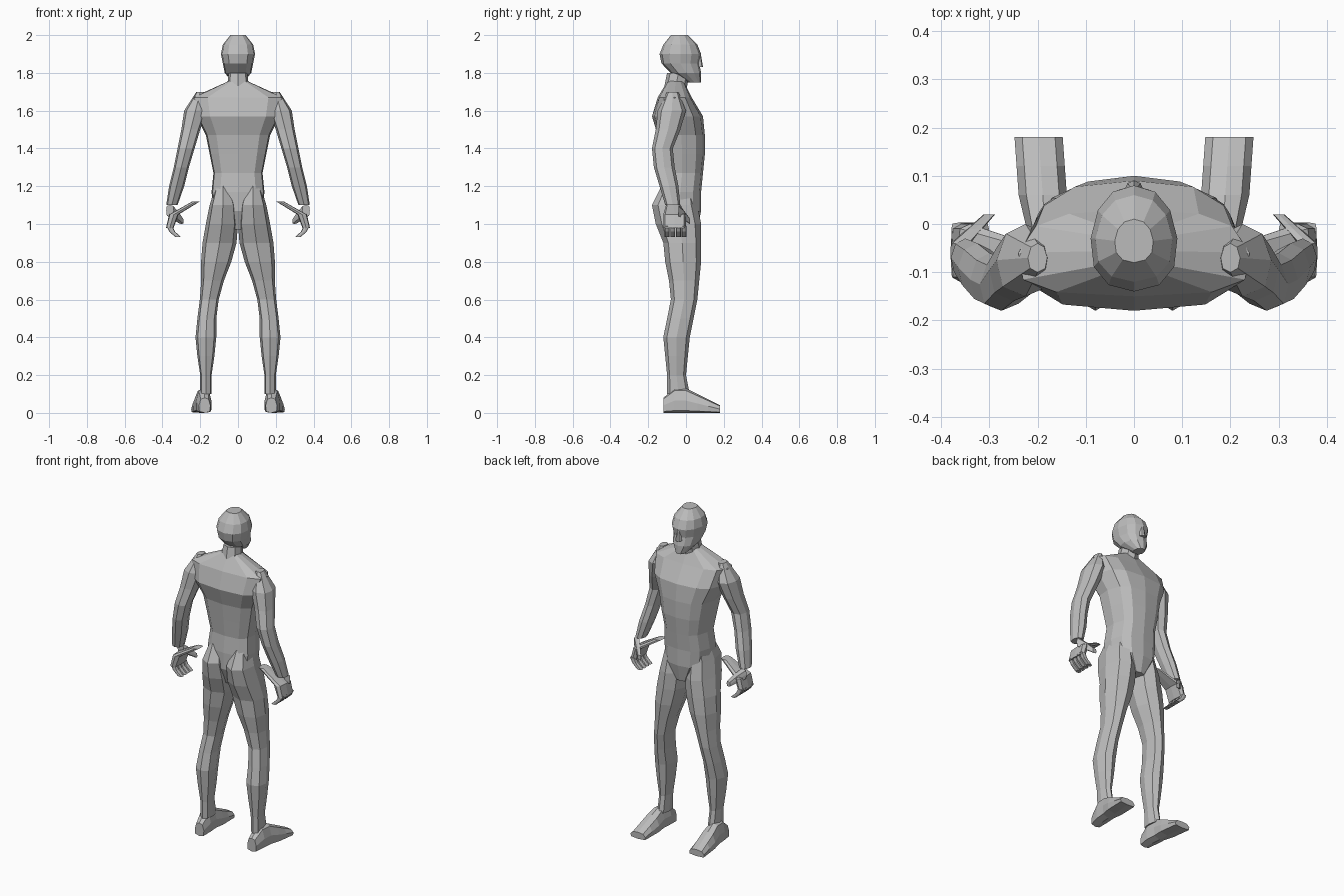
import bpy
import bmesh
from math import cos, sin, tau, copysign

cube = bpy.data.objects.get("Cube")
if cube:
    bpy.data.objects.remove(cube, do_unlink=True)

# Single clay material
clay = bpy.data.materials.new("grey_clay")
clay.use_nodes = True
tone = (0.5, 0.5, 0.5, 1)
clay.diffuse_color = tone
for node in clay.node_tree.nodes:
    if node.type == "BSDF_PRINCIPLED":
        node.inputs["Base Color"].default_value = tone


def outline(sides, roundness, taper):
    """Unit cross-section: a superellipse that narrows towards its high side."""
    points = []
    for index in range(sides):
        angle = tau * index / sides
        across, along = [copysign(abs(value) ** roundness, value)
                         for value in (sin(angle), -cos(angle))]
        points.append((across * (1 - taper * along), along))
    return points


TORSO = outline(sides=12, roundness=.7, taper=.1)
HEAD = outline(sides=12, roundness=.9, taper=.1)
LIMB = outline(sides=8, roundness=.9, taper=.1)
BLOCK = outline(sides=8, roundness=.5, taper=0)
FOOT = outline(sides=8, roundness=.6, taper=.2)


def middle(station):
    """Centre line of the parts on the symmetry plane."""
    return 0


def leg_line(z):
    """Sideways position of the leg, easing from hip out to calf."""
    drop = min(max((1.1 - z) / .7, 0), 1)
    return .08 + .09 * drop * drop * (3 - 2 * drop)


def arm_line(z):
    """Sideways position of the arm, straight from shoulder to wrist."""
    return .35 - (z - 1.1) / 4


def foot_line(y):
    """Sideways position of the foot, slightly turned out."""
    return .185 + y / 14


def finger_line(z):
    """Sideways position of a finger, curling inwards below the knuckle."""
    return .365 - 10 * (1 - z) ** 2


def thumb_line(y):
    """Sideways position of the thumb, reaching forwards and inwards."""
    return .32 - y


def loft(name, section, start, step, halves, lows, highs,
         line=middle, side=1, forward=False):
    """Skin a section through evenly spaced rings, upwards or forwards."""
    bm = bmesh.new()
    loops = []
    for index, (half, low, high) in enumerate(zip(halves, lows, highs)):
        station = start + step * index
        loop = []
        for across, along in section:
            x = side * (line(station) + across * half)
            other = (low + high + along * (high - low)) / 2
            place = (x, station, other) if forward else (x, other, station)
            loop.append(bm.verts.new(place))
        loops.append(loop)
    for lower, upper in zip(loops, loops[1:]):
        for index in range(len(section)):
            bm.faces.new((lower[index - 1], lower[index], upper[index], upper[index - 1]))
    bm.faces.new(loops[0])
    bm.faces.new(loops[-1])
    bmesh.ops.recalc_face_normals(bm, faces=bm.faces)
    mesh = bpy.data.meshes.new(name)
    bm.to_mesh(mesh)
    bm.free()
    mesh.materials.append(clay)
    bpy.context.collection.objects.link(bpy.data.objects.new(name, mesh))


# Torso from crotch up to the neck base
loft("torso", TORSO, start=.97, step=.1,
     halves=(.05, .13, .14, .13, .15, .17, .22, .24, .02),
     lows=(-.1, -.14, -.14, -.13, -.14, -.15, -.18, -.15, -.09),
     highs=(.06, .08, .08, .09, .1, .1, .09, .03, -.02))

# Neck, head and nose
loft("neck", LIMB, start=1.7, step=.1,
     halves=(.06, .05), lows=(-.12, -.1), highs=(0, .02))
loft("head", HEAD, start=1.75, step=.05,
     halves=(.03, .07, .08, .09, .08, .04),
     lows=(.01, -.08, -.13, -.14, -.12, -.08),
     highs=(.08, .08, .07, .08, .06, .01))
loft("nose", LIMB, start=1.83, step=.06,
     halves=(.02, .01), lows=(.05, .05), highs=(.09, .08))

for label, side in (("left", 1), ("right", -1)):
    # Leg from ankle through calf, knee and thigh to buttock
    loft(label + "_leg", LIMB, start=.1, step=.1, line=leg_line, side=side,
         halves=(.03, .03, .045, .055, .05, .05, .06, .08, .09, .085, .07, .04),
         lows=(-.1, -.1, -.11, -.12, -.1, -.08, -.09, -.11, -.12, -.16, -.18, -.13),
         highs=(.02, 0, .01, .02, .04, .06, .07, .08, .08, .08, .06, .04))

    # Foot from heel to toe
    loft(label + "_foot", FOOT, start=-.12, step=.06, line=foot_line, side=side,
         halves=(.03, .04, .04, .05, .05, .05), lows=[0] * 6,
         highs=(.08, .13, .13, .1, .07, .04), forward=True)

    # Arm from wrist through elbow to deltoid
    loft(label + "_arm", LIMB, start=1.1, step=.1, line=arm_line, side=side,
         halves=(.03, .04, .04, .045, .05, .06, .02),
         lows=(-.11, -.14, -.17, -.18, -.16, -.15, -.1),
         highs=(-.03, -.04, -.06, -.07, -.03, 0, -.04))

    # Palm, curled fingers and thumb
    loft(label + "_palm", BLOCK, start=.98, step=.07, line=finger_line, side=side,
         halves=(.02, .025, .02), lows=(-.12, -.12, -.1), highs=(0, 0, -.04))
    for index, finger in enumerate(("little", "ring", "middle", "index")):
        y = .03 * index - .1
        loft(f"{label}_{finger}_finger", BLOCK, start=.93, step=.03,
             line=finger_line, side=side, halves=[.015] * 3,
             lows=[y - .013] * 3, highs=[y + .013] * 3)
    loft(label + "_thumb", BLOCK, start=-.04, step=.03, line=thumb_line, side=side,
         halves=(.02, .016, .012), lows=(1.04, 1.02, 1), highs=(1.1, 1.07, 1.03),
         forward=True)
